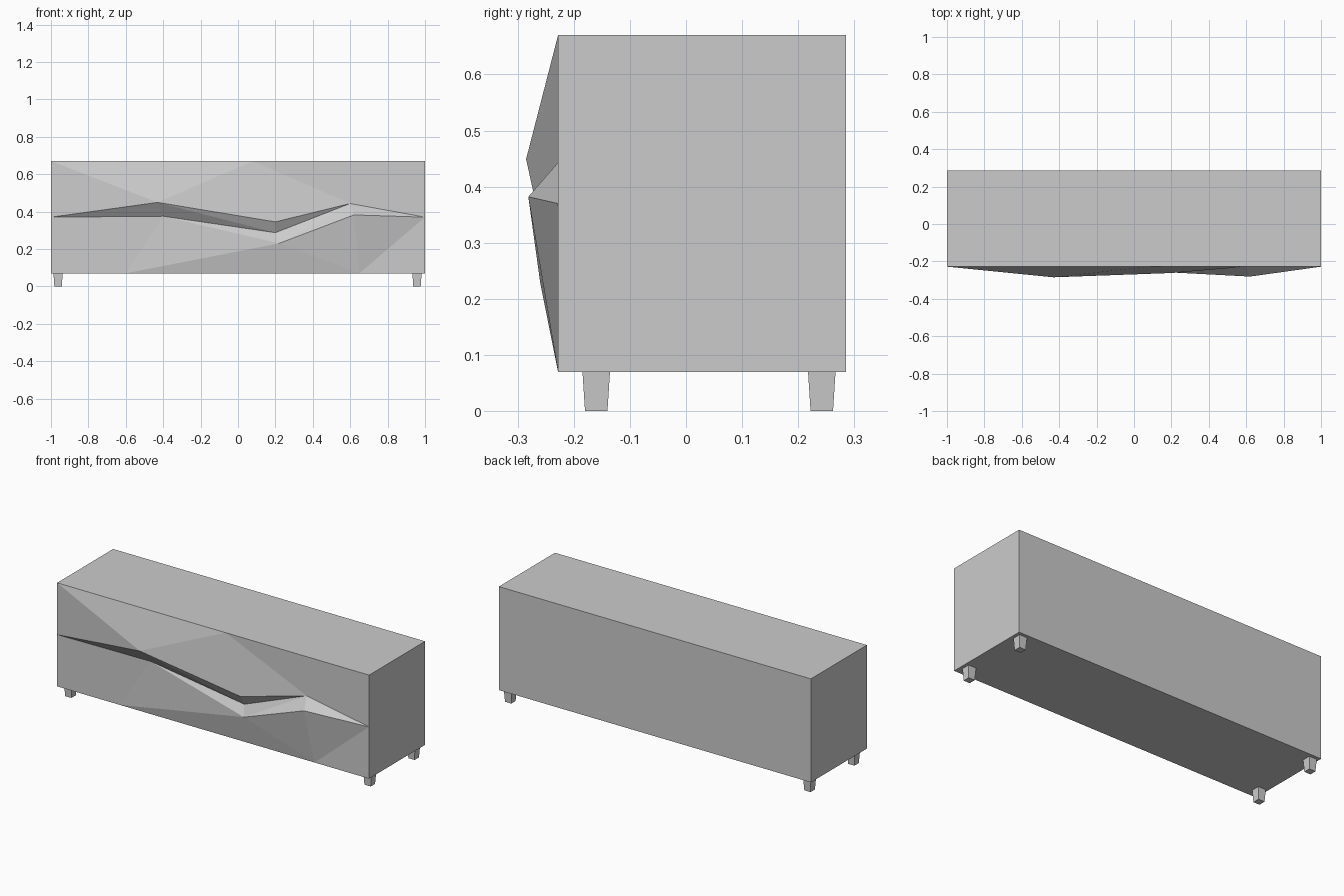
import bpy, bmesh

default = bpy.data.objects.get("Cube")
if default:
    bpy.data.objects.remove(default, do_unlink=True)

grey = bpy.data.materials.new("light grey")
grey.use_nodes = True
colour = (0.6, 0.6, 0.6, 1)
grey.diffuse_color = colour
grey.node_tree.nodes["Principled BSDF"].inputs["Base Color"].default_value = colour

FRONT, BACK, BOTTOM, TOP = -0.228, 0.285, 0.07, 0.67


def build(name, points, faces):
    """Make a flat-shaded object from named points and faces listed by name."""
    bm = bmesh.new()
    verts = {key: bm.verts.new(co) for key, co in points.items()}
    for face in faces:
        bm.faces.new([verts[key] for key in face.split()])
    bmesh.ops.recalc_face_normals(bm, faces=bm.faces[:])
    mesh = bpy.data.meshes.new(name)
    bm.to_mesh(mesh)
    bm.free()
    mesh.materials.append(grey)
    obj = bpy.data.objects.new(name, mesh)
    bpy.context.collection.objects.link(obj)
    return obj


# Cabinet: plain box whose front is folded into two faceted drawers
points = {
    # top and bottom rims
    "tl": (-1, FRONT, TOP), "tm": (0.08, FRONT, TOP), "tr": (1, FRONT, TOP),
    "bl": (-1, FRONT, BOTTOM), "b1": (-0.6, FRONT, BOTTOM),
    "b2": (0.65, FRONT, BOTTOM), "br": (1, FRONT, BOTTOM),
    "ktl": (-1, BACK, TOP), "ktr": (1, BACK, TOP),
    "kbl": (-1, BACK, BOTTOM), "kbr": (1, BACK, BOTTOM),
    # valley between the two drawers
    "v0": (-1, FRONT, 0.37), "v1": (-0.4, FRONT, 0.375), "v2": (0.2, FRONT, 0.287),
    "v3": (0.6, FRONT, 0.443), "v4": (1, FRONT, 0.37),
    # raised ridges of the upper and lower drawers
    "u1": (-0.43, -0.285, 0.449), "u2": (0.2, -0.262, 0.345),
    "l1": (0.22, -0.26, 0.23), "l2": (0.62, -0.281, 0.382),
}
upper_drawer = ["tl v0 u1", "tl u1 tm", "tm u1 u2", "tm u2 v3", "tm v3 tr", "tr v3 v4"]
upper_lip = ["v0 v1 u1", "u1 v1 v2", "u1 v2 u2", "u2 v2 v3"]
lower_lip = ["v1 l1 v2", "v2 l1 v3", "v3 l1 l2", "v3 l2 v4"]
lower_drawer = ["v0 bl b1", "v0 b1 v1", "v1 b1 l1", "l1 b1 b2",
                "l1 b2 l2", "l2 b2 v4", "v4 b2 br"]
shell = ["tl tm tr ktr ktl", "bl kbl kbr br b2 b1", "ktl ktr kbr kbl",
         "tl ktl kbl bl v0", "tr v4 br kbr ktr"]
build("cabinet", points, upper_drawer + upper_lip + lower_lip + lower_drawer + shell)


# Four short tapered feet
def foot(name, x, y):
    corners = {"a": (-1, -1), "b": (1, -1), "c": (1, 1), "d": (-1, 1)}
    pts = {}
    for key, (sx, sy) in corners.items():
        pts[key + "0"] = (x + sx * 0.02, y + sy * 0.02, 0)
        pts[key + "1"] = (x + sx * 0.0245, y + sy * 0.0245, BOTTOM)
    sides = [f"{p}0 {q}0 {q}1 {p}1" for p, q in ("ab", "bc", "cd", "da")]
    build(name, pts, sides + ["a0 b0 c0 d0", "a1 b1 c1 d1"])


for depth, y in (("front", -0.16), ("back", 0.242)):
    for side, x in (("right", -0.962), ("left", 0.957)):
        foot(f"{depth}_{side}_foot", x, y)
